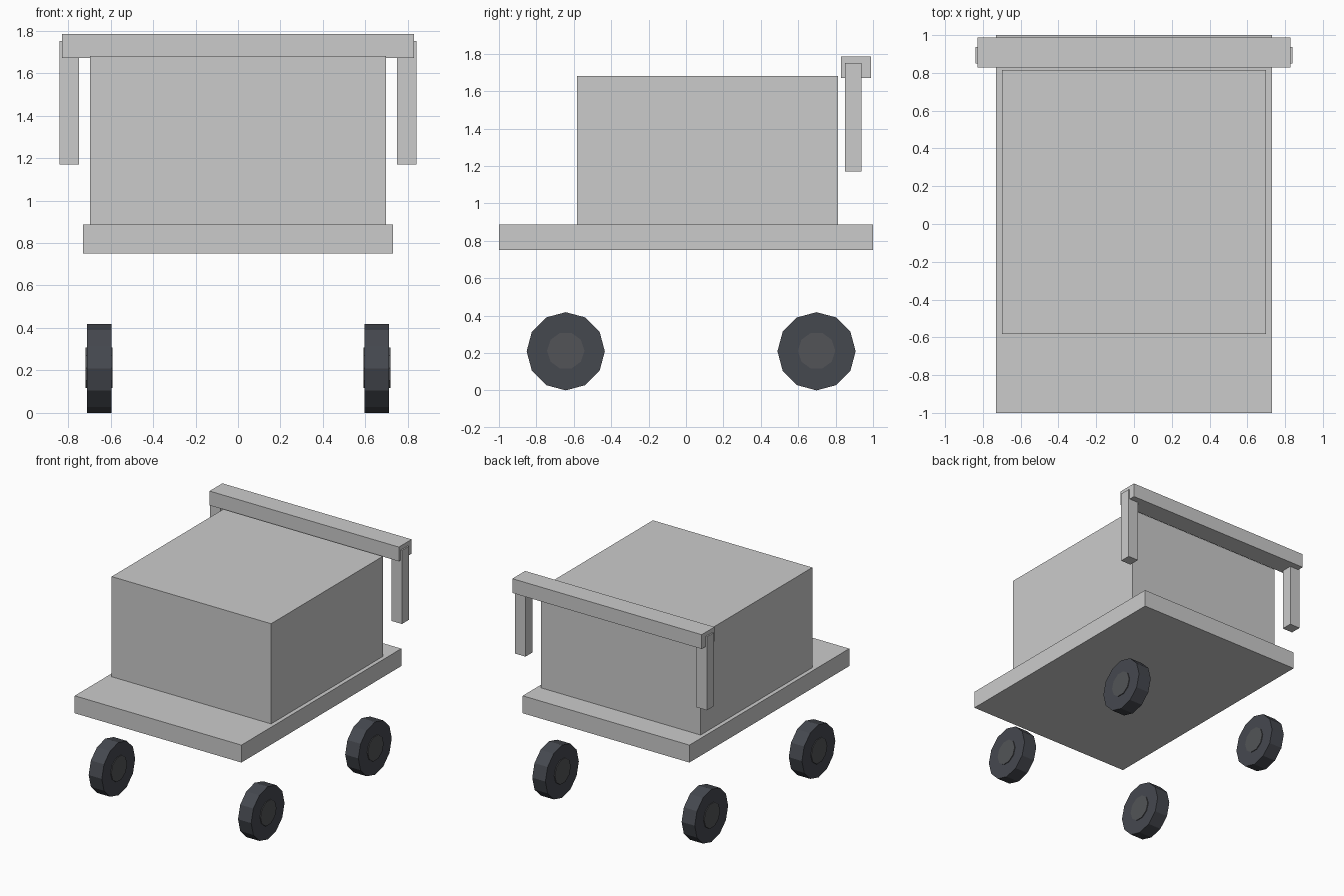
import bpy
from math import pi

if "Cube" in bpy.data.objects:
    bpy.data.objects.remove(bpy.data.objects["Cube"])


def paint(name, rgb):
    m = bpy.data.materials.new(name)
    m.diffuse_color = (*rgb, 1)
    m.use_nodes = True
    m.node_tree.nodes["Principled BSDF"].inputs["Base Color"].default_value = m.diffuse_color
    return m


tyre_mat = paint("dark_rubber", (0.06, 0.065, 0.078))
hub_mat = paint("dark_hub", (0.085, 0.088, 0.095))


def box(name, x, y, z):
    """Box from (min, max) pairs on each axis."""
    bpy.ops.mesh.primitive_cube_add(size=1, location=[sum(r) / 2 for r in (x, y, z)])
    ob = bpy.context.object
    ob.name = name
    ob.scale = [r[1] - r[0] for r in (x, y, z)]
    bpy.ops.object.transform_apply(location=False, rotation=False, scale=True)
    return ob


def disc(name, sides, radius, width, loc, mat):
    """Low-poly cylinder lying along x, with a corner pointing along y."""
    bpy.ops.mesh.primitive_cylinder_add(vertices=sides, radius=radius, depth=width,
                                        location=loc, rotation=(0, pi / 2, 0))
    ob = bpy.context.object
    ob.name = name
    bpy.ops.object.transform_apply(location=False, rotation=True, scale=False)
    ob.data.materials.append(mat)
    return ob


# Flat deck and the cargo box on it
box("deck", (-0.73, 0.73), (-1, 1), (0.75, 0.888))
box("cargo_box", (-0.698, 0.698), (-0.583, 0.814), (0.888, 1.681))

# Push handle: cross bar with two hanging posts
box("handle_bar", (-0.829, 0.829), (0.828, 0.988), (1.671, 1.784))

for sx, side in ((-1, "left"), (1, "right")):
    x = sorted((sx * 0.749, sx * 0.84))
    box(f"handle_post_{side}", x, (0.851, 0.938), (1.169, 1.751))
    # Wheels with hubs that stand slightly proud on both faces
    for y, end in ((-0.643, "front"), (0.698, "rear")):
        loc = (sx * 0.654, y, 0.209)
        disc(f"wheel_{end}_{side}", 12, 0.209, 0.115, loc, tyre_mat)
        disc(f"hub_{end}_{side}", 10, 0.1, 0.127, (loc[0], y, 0.212), hub_mat)
